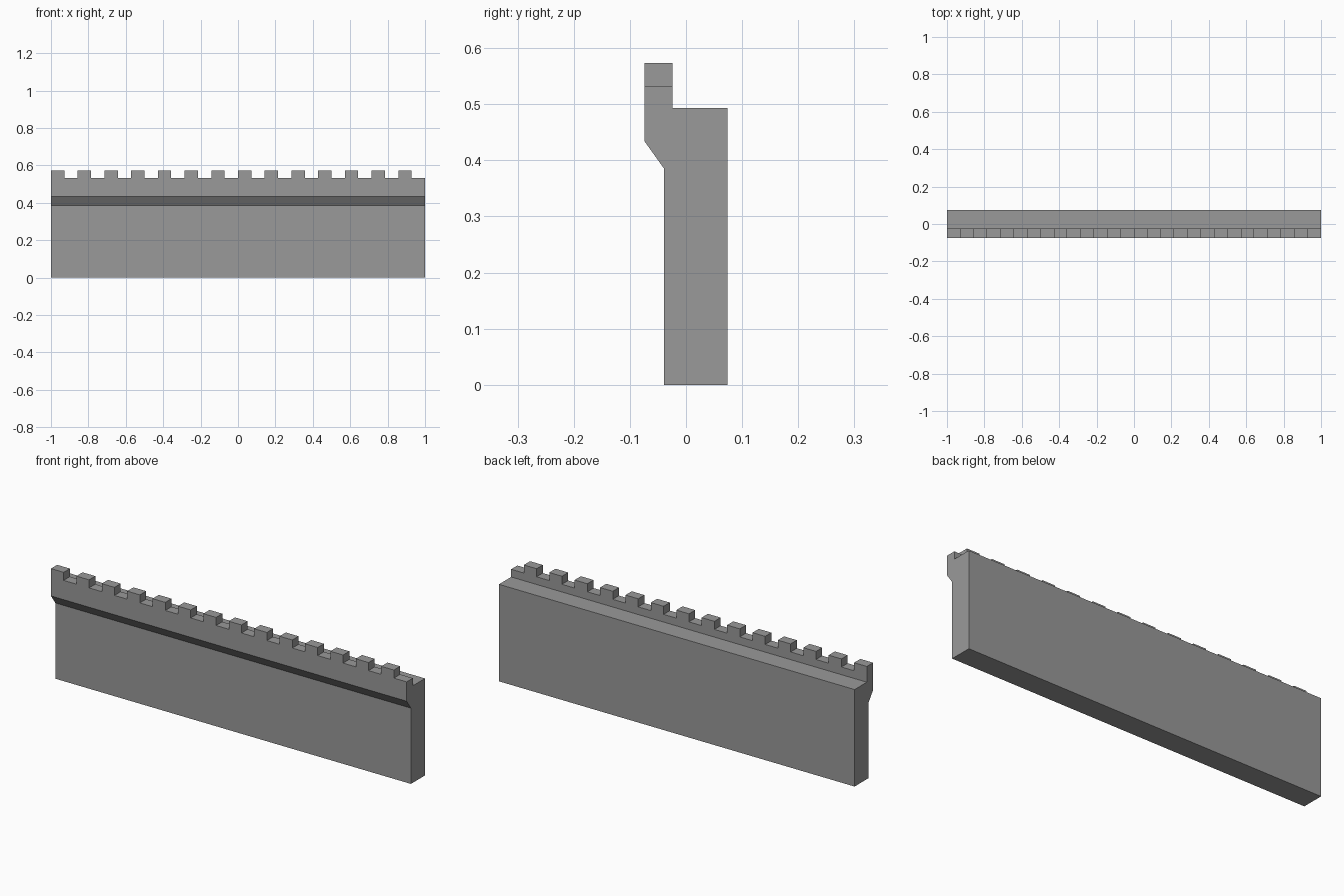
import bpy, bmesh

if "Cube" in bpy.data.objects:
    bpy.data.objects.remove(bpy.data.objects["Cube"])

TEETH = 14
COLS = TEETH * 2
PARAPET_TOP, MERLON_TOP = 0.532, 0.573

# Wall cross-section (y, z): body, sloped corbel, parapet, walkway
profile = [(-0.039, 0), (-0.039, 0.385), (-0.074, 0.434), (-0.074, PARAPET_TOP),
           (-0.024, PARAPET_TOP), (-0.024, 0.493), (0.074, 0.493), (0.074, 0)]

bm = bmesh.new()
rings = [[bm.verts.new((-1 + 2 * i / COLS, y, z)) for y, z in profile]
         for i in range(COLS + 1)]
n = len(profile)
tops = []
for i in range(COLS):
    a, b = rings[i], rings[i + 1]
    for j in range(n):
        k = (j + 1) % n
        f = bm.faces.new((a[j], b[j], b[k], a[k]))
        if j == 3 and i % 2 == 0:
            tops.append(f)
bm.faces.new(rings[0])
bm.faces.new(rings[-1][::-1])
bmesh.ops.recalc_face_normals(bm, faces=bm.faces)

# Merlons: raise every other parapet segment
raised = bmesh.ops.extrude_discrete_faces(bm, faces=tops)["faces"]
for f in raised:
    for v in f.verts:
        v.co.z = MERLON_TOP

# Merge coplanar strips into clean flat faces
bmesh.ops.dissolve_limit(bm, angle_limit=0.01, verts=bm.verts, edges=bm.edges)
bmesh.ops.recalc_face_normals(bm, faces=bm.faces)

mesh = bpy.data.meshes.new("battlement_wall")
bm.to_mesh(mesh)
bm.free()

# Dark grey stone
stone = bpy.data.materials.new("dark_stone")
stone.diffuse_color = (0.32, 0.32, 0.32, 1)
stone.use_nodes = True
stone.node_tree.nodes["Principled BSDF"].inputs["Base Color"].default_value = stone.diffuse_color
mesh.materials.append(stone)
bpy.context.collection.objects.link(bpy.data.objects.new("battlement_wall", mesh))
